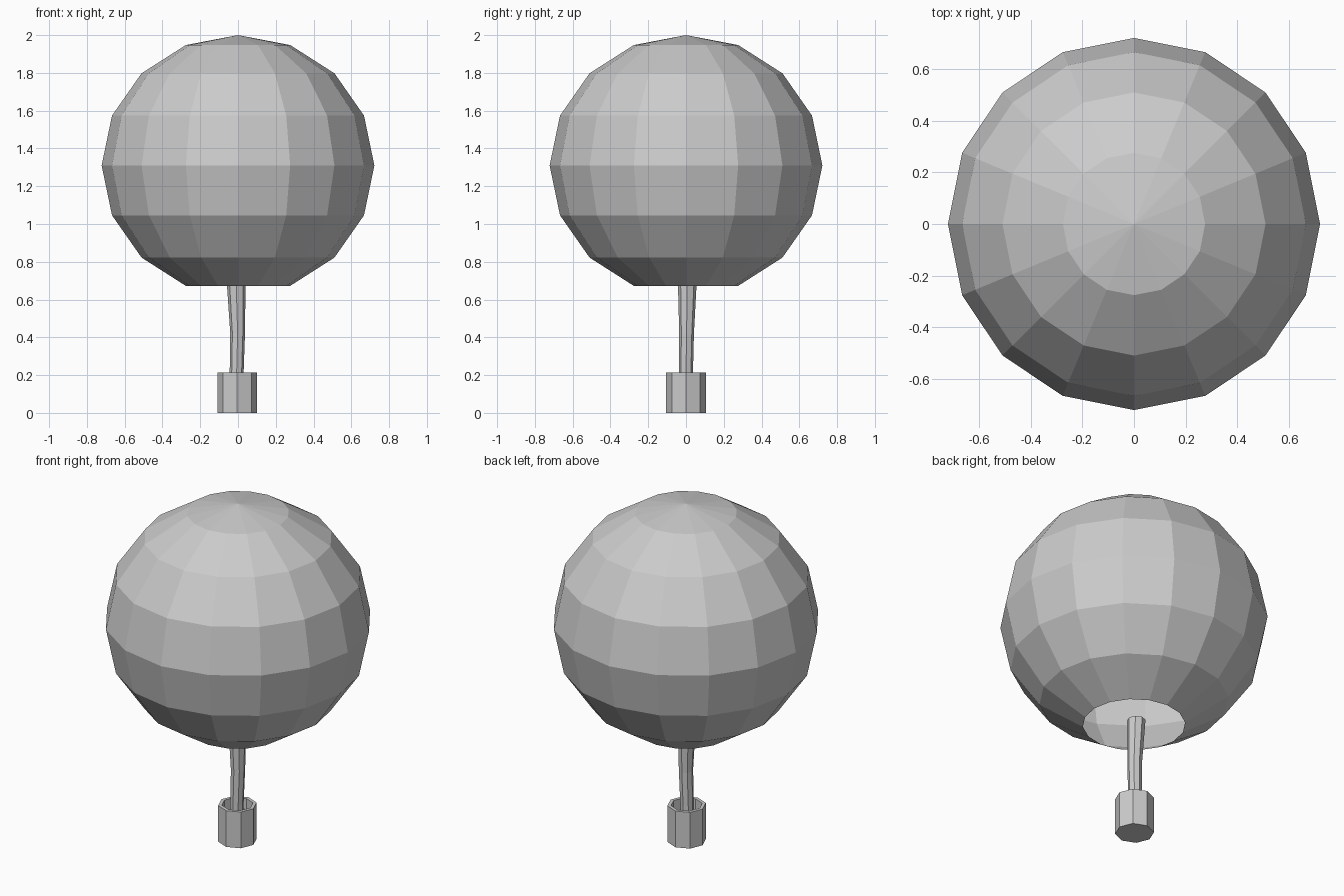
import bpy
from math import sin, cos, pi

if "Cube" in bpy.data.objects:
    bpy.data.objects.remove(bpy.data.objects["Cube"], do_unlink=True)

GREY = (0.6, 0.6, 0.6, 1)
grey = bpy.data.materials.new("plain grey")
grey.use_nodes = True
grey.diffuse_color = GREY
grey.node_tree.nodes["Principled BSDF"].inputs["Base Color"].default_value = GREY


def lathe(name, rings, sides, start_cap=False, end_cap=False, tip=None):
    """Skin a stack of (x, y, z, radius) rings, with optional caps or a pointed tip."""
    verts = [(x + r * cos(2 * pi * i / sides), y + r * sin(2 * pi * i / sides), z)
             for x, y, z, r in rings for i in range(sides)]
    faces = []
    for k in range(len(rings) - 1):
        a, b = k * sides, (k + 1) * sides
        for i in range(sides):
            j = (i + 1) % sides
            faces.append((a + i, a + j, b + j, b + i))
    last = (len(rings) - 1) * sides
    if start_cap:
        faces.append(tuple(reversed(range(sides))))
    if end_cap:
        faces.append(tuple(range(last, last + sides)))
    if tip:
        verts.append(tip)
        faces += [(last + i, last + (i + 1) % sides, len(verts) - 1) for i in range(sides)]
    mesh = bpy.data.meshes.new(name)
    mesh.from_pydata(verts, [], faces)
    mesh.materials.append(grey)
    obj = bpy.data.objects.new(name, mesh)
    bpy.context.collection.objects.link(obj)
    return obj


# Faceted ball, open underneath
MID, HIGH, WIDE = 1.31, 0.69, 0.722
angles = [pi * k / 8 for k in range(7, 0, -1)]
lathe("crown", [(0, 0, MID + HIGH * cos(a), WIDE * sin(a)) for a in angles], 16,
      tip=(0, 0, MID + HIGH))

# Slightly bent stem standing inside the pot
lathe("stem", [(-0.007, 0, 0.02, 0.037), (-0.007, 0, 0.22, 0.037),
               (-0.002, 0.003, 0.42, 0.039), (-0.01, 0.007, 0.70, 0.05)], 8, end_cap=True)

# Hollow pot: outer wall, rim, inner wall and floor
lathe("pot", [(-0.004, 0, 0, 0.105), (-0.004, 0, 0.215, 0.105),
              (-0.004, 0, 0.215, 0.085), (-0.004, 0, 0.15, 0.085)], 8,
      start_cap=True, end_cap=True)
